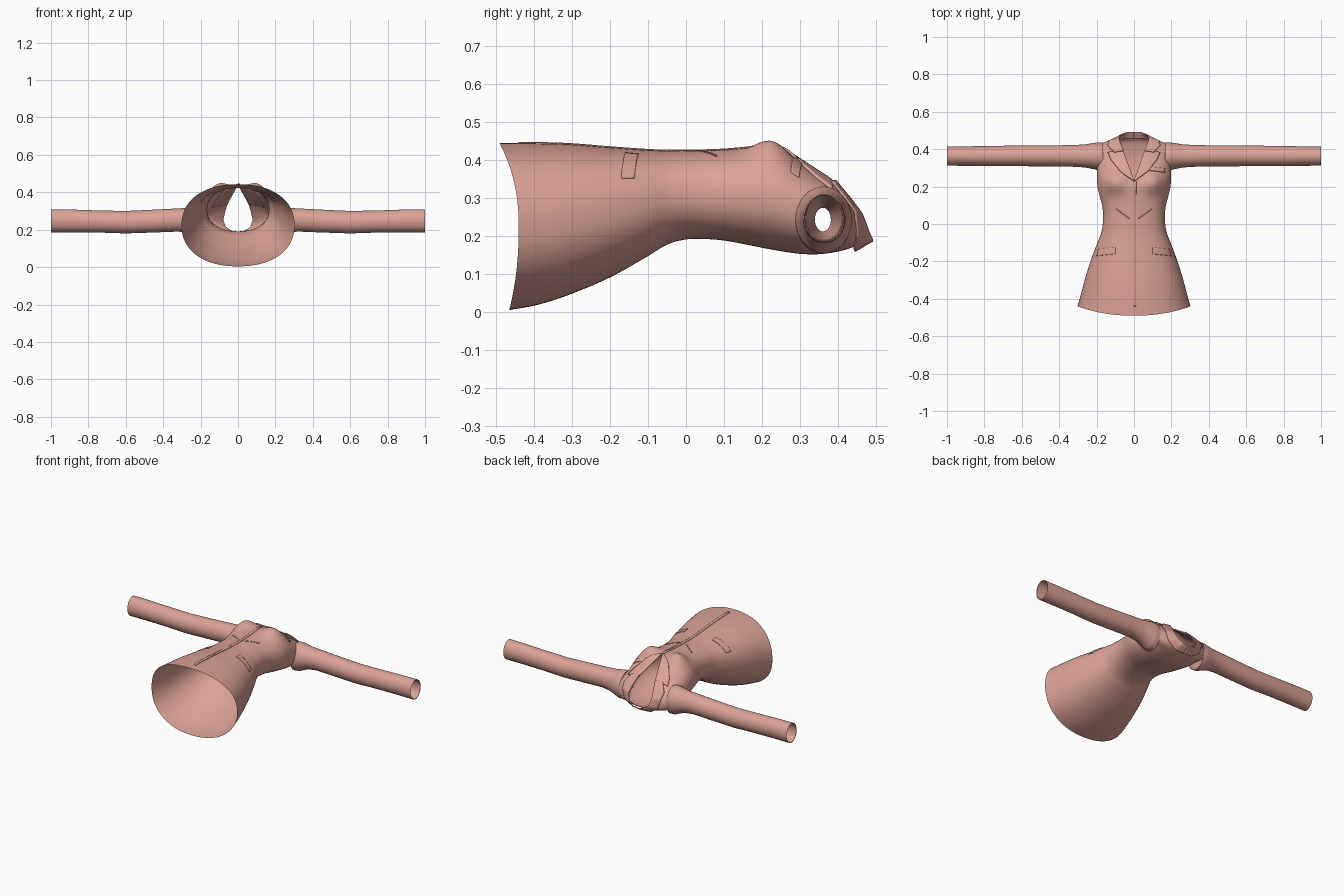
import bpy, bmesh, math
from mathutils import Vector

if "Cube" in bpy.data.objects:
    bpy.data.objects.remove(bpy.data.objects["Cube"])

mat = bpy.data.materials.new("dusty_pink_cloth")
mat.diffuse_color = (0.70, 0.36, 0.31, 1)
mat.use_nodes = True
mat.node_tree.nodes["Principled BSDF"].inputs["Base Color"].default_value = mat.diffuse_color

# torso sections: y, half width, back z, front z
SECT = [(-.44, .302, .004, .443), (-.38, .285, .018, .443), (-.30, .264, .047, .440), (-.2, .233, .090, .432),
        (-.1, .196, .146, .425), (-.05, .176, .176, .423), (0, .167, .190, .424), (.05, .165, .191, .424),
        (.1, .171, .187, .426), (.15, .184, .178, .430), (.2, .195, .168, .434), (.25, .198, .159, .425),
        (.30, .197, .152, .396), (.35, .196, .151, .365), (.39, .195, .156, .338), (.42, .190, .163, .305),
        (.44, .150, .170, .278), (.45, .115, .177, .266), (.46, .084, .186, .258)]
P = 0.9


def section(y):
    """Smoothly interpolated half width, back z and front z."""
    y = min(max(y, SECT[0][0]), SECT[-1][0])
    i = max(k for k in range(len(SECT) - 1) if SECT[k][0] <= y)

    def slope(k, c):
        a, b = SECT[max(k - 1, 0)], SECT[min(k + 1, len(SECT) - 1)]
        return (b[c] - a[c]) / (b[0] - a[0])
    a, b = SECT[i], SECT[i + 1]
    h = b[0] - a[0]
    t = (y - a[0]) / h
    return [(2*t**3 - 3*t*t + 1) * a[c] + (t**3 - 2*t*t + t) * h * slope(i, c)
            + (3*t*t - 2*t**3) * b[c] + (t**3 - t*t) * h * slope(i + 1, c) for c in (1, 2, 3)]


def bust(x, y):
    return .031 * math.exp(-((abs(x) - .105) / .055) ** 2 - ((y - .222) / .055) ** 2)


def front_z(x, y):
    hw, zb, zt = section(y)
    u = min(abs(x) / hw, 1)
    c = (1 - u ** (2 / P)) ** .5
    return (zb + zt) / 2 + (zt - zb) / 2 * c ** P + bust(x, y) * min(1, 2 * c)


def add_grid(name, rows, closed=False, thickness=0, up=False):
    """Object from rows of points."""
    bm = bmesh.new()
    vs = [[bm.verts.new(p) for p in r] for r in rows]
    n = len(rows[0])
    for a, b in zip(vs, vs[1:]):
        for j in range(n if closed else n - 1):
            k = (j + 1) % n
            bm.faces.new((a[j], a[k], b[k], b[j]))
    bmesh.ops.remove_doubles(bm, verts=bm.verts[:], dist=1e-5)
    bm.normal_update()
    if up and sum(f.normal.z for f in bm.faces) < 0:
        bmesh.ops.reverse_faces(bm, faces=bm.faces[:])
    me = bpy.data.meshes.new(name)
    bm.to_mesh(me)
    bm.free()
    me.materials.append(mat)
    ob = bpy.data.objects.new(name, me)
    bpy.context.collection.objects.link(ob)
    if thickness:
        m = ob.modifiers.new("thickness", 'SOLIDIFY')
        m.thickness, m.offset = thickness, -1
    bpy.ops.object.select_all(action='DESELECT')
    ob.select_set(True)
    bpy.context.view_layer.objects.active = ob
    bpy.ops.object.shade_smooth_by_angle(angle=math.radians(40))
    return ob


def resample(pts, n):
    pts = [Vector(p) for p in pts]
    out = []
    for i in range(n + 1):
        t = i / n * (len(pts) - 1)
        k = min(int(t), len(pts) - 2)
        out.append(pts[k].lerp(pts[k + 1], t - k))
    return out


def patch(name, edge_a, edge_b, lift, side=1, n=20, m=8):
    """Thin cloth plate between two outlines; 2D points are laid on the front."""
    rows = []
    for a, b in zip(resample(edge_a, n), resample(edge_b, n)):
        row = []
        for j in range(m + 1):
            p = a.lerp(b, j / m)
            z = p.z if len(p) == 3 else front_z(p.x, p.y) + lift
            row.append((side * p.x, p.y, z))
        rows.append(row)
    return add_grid(name, rows, thickness=lift, up=True)


# torso shell with open V neck and flared hem
N = 96
ys = [-.44 + .01 * i for i in range(86)] + [.4125 + .0025 * i for i in range(20)]
rows = []
for y in ys:
    hw, zb, zt = section(y)
    gap = max(0, (y - .235) * .36)
    t0 = math.asin(min(1, gap / hw) ** (1 / P))
    hem = max(0, (-y - .28) / .16) ** 2
    row = []
    for j in range(N + 1):
        t = t0 + (2 * math.pi - 2 * t0) * j / N
        s, c = math.sin(t), math.cos(t)
        x = hw * math.copysign(abs(s) ** P, s) if 1e-6 < abs(s) else 0
        z = (zb + zt) / 2 + (zt - zb) / 2 * math.copysign(abs(c) ** P, c)
        z += bust(x, y) * min(1, 2 * max(0, c))
        row.append((x, y - hem * c * c * (.05 if c > 0 else .025), z))
    rows.append(row)
torso = add_grid("jacket_body", rows)

# armholes
bm = bmesh.new()
bm.from_mesh(torso.data)
holes = []
for f in bm.faces:
    c = f.calc_center_median()
    if abs(c.x) > .13 and ((c.y - .36) / .045) ** 2 + ((c.z - .24) / .06) ** 2 < 1:
        holes.append(f)
bmesh.ops.delete(bm, geom=holes, context='FACES')
bm.to_mesh(torso.data)
bm.free()

# sleeves: x, centre y, centre z, radius y, radius z (last ones turn inward as lining)
SLEEVE = [(.165, .362, .240, .074, .088), (.195, .362, .242, .074, .087), (.22, .363, .245, .069, .078),
          (.26, .364, .250, .062, .067), (.32, .364, .252, .058, .062), (.45, .364, .246, .056, .061),
          (.60, .364, .240, .055, .060), (.75, .364, .244, .054, .059), (.90, .363, .247, .052, .061),
          (1.0, .363, .247, .051, .062), (.998, .363, .247, .048, .059), (.85, .362, .245, .038, .047),
          (.65, .360, .242, .021, .031)]
for side, label in ((1, "left"), (-1, "right")):
    rows = []
    for x, cy, cz, ry, rz in resample(SLEEVE, 36):
        ring = [(side * x, cy + ry * math.cos(a), cz + rz * math.sin(a))
                for a in (side * 2 * math.pi * k / 32 for k in range(32))]
        rows.append(ring)
    add_grid(label + "_sleeve", rows, closed=True)

    # lapel, folded from the V edge
    patch(label + "_lapel", [(.0, .235), (.025, .305), (.047, .365), (.058, .395)],
          [(.004, .232), (.075, .285), (.125, .345), (.142, .385)], .008, side)

    # collar, wrapping from the notch round to the back of the neck
    def on(x, y):
        return (x, y, front_z(x, y) + .008)
    patch(label + "_collar",
          [(0, .490, .190), (.035, .488, .195), (.065, .476, .215), (.080, .460, .255),
           on(.072, .432), on(.056, .39)],
          [(0, .442, .162), (.06, .440, .165), (.115, .447, .200), (.135, .442, .262),
           on(.140, .418), on(.105, .382)], .006, side, n=30)

    # hip pocket flap
    patch(label + "_pocket_flap", [(.10, -.125), (.19, -.135)], [(.10, -.160), (.20, -.170)], .003, side)

# front overlap edge, chest pocket
patch("front_placket", [(-.004, -.44), (-.004, .23)], [(.012, -.44), (.012, .23)], .003, n=60, m=2)
patch("chest_pocket", [(.08, .308), (.165, .298)], [(.08, .288), (.165, .276)], .005)

# waist darts
for side in (1, -1):
    patch("waist_dart", [(.02, .03), (.095, .082)], [(.022, .026), (.097, .078)], .002, side, m=1)
